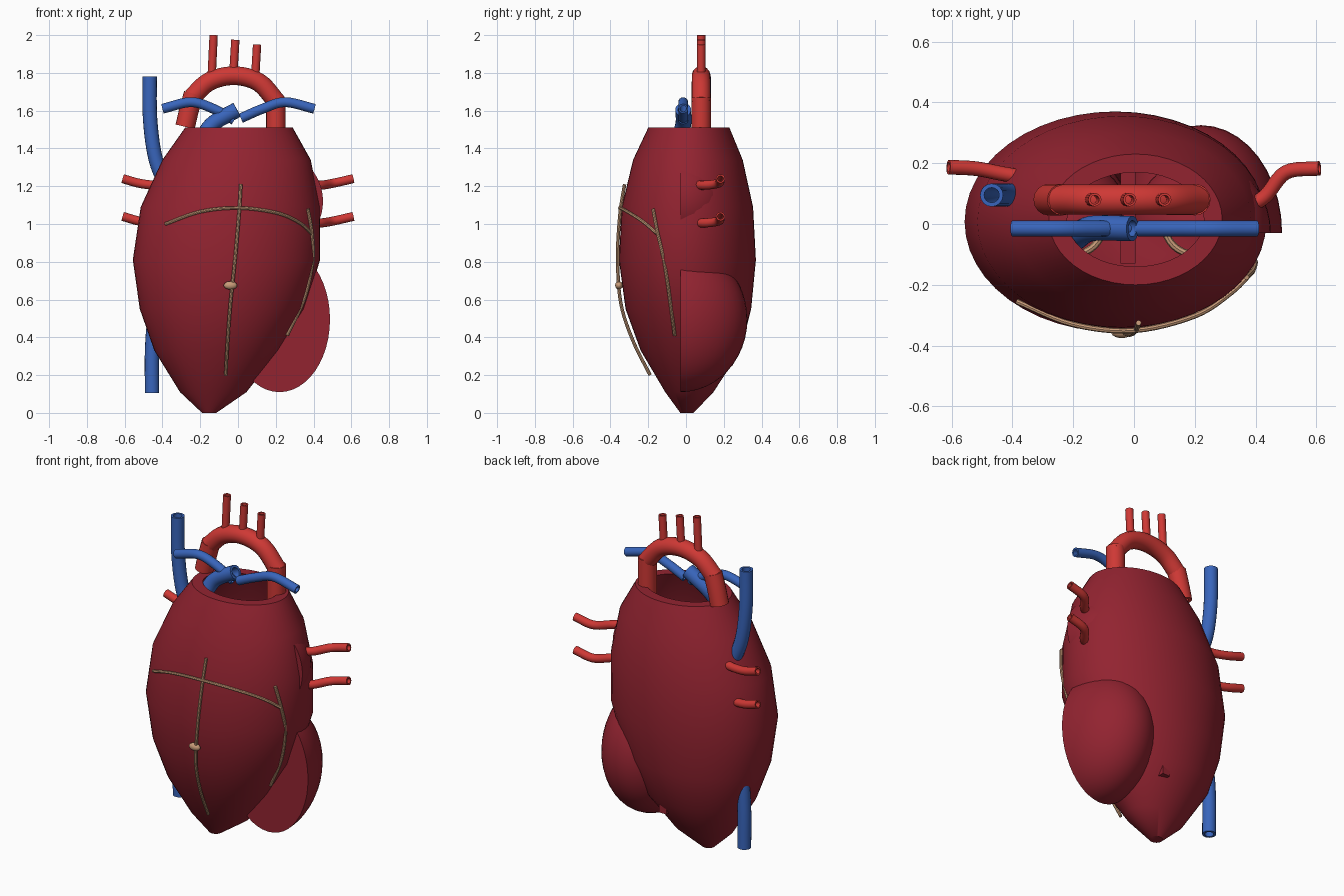
import bpy, bmesh, math
from mathutils import Vector, Matrix

cube = bpy.data.objects.get("Cube")
if cube:
    bpy.data.objects.remove(cube, do_unlink=True)


def material(name, rgb):
    m = bpy.data.materials.new(name)
    m.use_nodes = True
    m.diffuse_color = (*rgb, 1)
    m.node_tree.nodes["Principled BSDF"].inputs["Base Color"].default_value = (*rgb, 1)
    return m


MUSCLE = material("muscle dark red", (0.29, 0.017, 0.03))
RED = material("artery red", (0.62, 0.04, 0.035))
BLUE = material("vein blue", (0.04, 0.13, 0.50))
TAN = material("vessel tan", (0.58, 0.33, 0.19))


def finish(name, bm, mat):
    bmesh.ops.recalc_face_normals(bm, faces=bm.faces[:])
    mesh = bpy.data.meshes.new(name)
    bm.to_mesh(mesh)
    bm.free()
    mesh.materials.append(mat)
    obj = bpy.data.objects.new(name, mesh)
    bpy.context.collection.objects.link(obj)
    bpy.ops.object.select_all(action='DESELECT')
    obj.select_set(True)
    bpy.context.view_layer.objects.active = obj
    bpy.ops.object.shade_smooth_by_angle(angle=math.radians(42))
    return obj


def loft(bm, rings, closed=False):
    """Skin a list of point rings; close it on itself or cap the ends."""
    loops = [[bm.verts.new(p) for p in ring] for ring in rings]
    n = len(loops[0])
    pairs = list(zip(loops, loops[1:]))
    if closed:
        pairs.append((loops[-1], loops[0]))
    for a, b in pairs:
        for i in range(n):
            j = (i + 1) % n
            bm.faces.new((a[i], a[j], b[j], b[i]))
    if not closed:
        bm.faces.new(loops[0])
        bm.faces.new(loops[-1])


def smooth_path(points, steps=6):
    """Catmull-Rom path through the points."""
    p = [Vector(q) for q in points]
    p = [2 * p[0] - p[1]] + p + [2 * p[-1] - p[-2]]
    path = []
    for a, b, c, d in zip(p, p[1:], p[2:], p[3:]):
        for k in range(steps):
            t = k / steps
            path.append(0.5 * (2 * b + (c - a) * t + (2 * a - 5 * b + 4 * c - d) * t ** 2
                               + (3 * b - a - 3 * c + d) * t ** 3))
    return path + [p[-2]]


def tube(name, points, radius, mat, hollow=True, sides=16):
    path = smooth_path(points)
    frames = []
    normal = None
    for i, c in enumerate(path):
        t = (path[min(i + 1, len(path) - 1)] - path[max(i - 1, 0)]).normalized()
        normal = t.orthogonal() if normal is None else normal - t * normal.dot(t)
        normal.normalize()
        frames.append((c, normal.copy(), t.cross(normal)))

    def ring(frame, r):
        c, u, v = frame
        angles = [math.tau * k / sides for k in range(sides)]
        return [c + r * (math.cos(a) * u + math.sin(a) * v) for a in angles]

    rings = [ring(f, radius) for f in frames]
    if hollow:
        rings += [ring(f, radius * 0.65) for f in reversed(frames)]
    bm = bmesh.new()
    loft(bm, rings, closed=hollow)
    return finish(name, bm, mat)


def half_shell(name, center, radii, wall=0.06):
    """Back half of a hollow ellipsoid with a flat cut rim."""
    bm = bmesh.new()
    edges = []
    for inset in (0, wall):
        part = bmesh.new()
        bmesh.ops.create_uvsphere(part, u_segments=40, v_segments=24, radius=1)
        bmesh.ops.scale(part, vec=[r - inset for r in radii], verts=part.verts)
        bmesh.ops.bisect_plane(part, geom=part.verts[:] + part.edges[:] + part.faces[:],
                               plane_co=(0, 0, 0), plane_no=(0, -1, 0), clear_outer=True)
        temp = bpy.data.meshes.new("temp")
        part.to_mesh(temp)
        part.free()
        bm.from_mesh(temp)
        bpy.data.meshes.remove(temp)
    edges = [e for e in bm.edges if e.is_boundary]
    bmesh.ops.bridge_loops(bm, edges=edges)
    bmesh.ops.translate(bm, vec=center, verts=bm.verts)
    return finish(name, bm, MUSCLE)


# Outer muscle wall: z, left and right x, front and back y of each section
sections = [
    (0, -0.19, -0.115, -0.03, 0.04),
    (0.11, -0.307, 0.045, -0.11, 0.145),
    (0.33, -0.443, 0.217, -0.24, 0.29),
    (0.55, -0.52, 0.35, -0.32, 0.345),
    (0.81, -0.557, 0.435, -0.355, 0.37),
    (1.09, -0.515, 0.435, -0.34, 0.355),
    (1.34, -0.40, 0.385, -0.28, 0.30),
    (1.51, -0.28, 0.29, -0.20, 0.23),
]


def oval(z, x0, x1, y0, y1, inset=0.0, n=48):
    cx, cy = (x0 + x1) / 2, (y0 + y1) / 2
    rx, ry = (x1 - x0) / 2 - inset, (y1 - y0) / 2 - inset
    return [(cx + rx * math.cos(math.tau * k / n), cy + ry * math.sin(math.tau * k / n), z)
            for k in range(n)]


body = bmesh.new()
loft(body, [oval(*s) for s in sections] + [oval(*s, inset=0.06) for s in reversed(sections[1:])])
finish("heart_wall", body, MUSCLE)

# Chambers and the wall between them
half_shell("left_ventricle", (0.22, -0.03, 0.495), (0.267, 0.355, 0.385))
half_shell("left_atrium", (0.22, -0.03, 1.12), (0.23, 0.25, 0.25))
half_shell("right_ventricle", (-0.22, -0.03, 0.62), (0.22, 0.28, 0.32))
half_shell("right_atrium", (-0.22, -0.03, 1.12), (0.22, 0.25, 0.25))
septum = bmesh.new()
bmesh.ops.create_cube(septum, size=1, matrix=Matrix.Translation((-0.02, 0.06, 0.75))
                      @ Matrix.Diagonal((0.05, 0.38, 1.0, 1)))
finish("septum", septum, MUSCLE)

# Valve rings inside
for side, x in (("left", 0.2), ("right", -0.2)):
    loop = bmesh.new()
    rings = []
    for k in range(32):
        a = math.tau * k / 32
        rings.append([(x + (0.1 + 0.012 * math.cos(b)) * math.cos(a),
                       (0.1 + 0.012 * math.cos(b)) * math.sin(a),
                       0.9 + 0.012 * math.sin(b)) for b in [math.tau * j / 8 for j in range(8)]])
    loft(loop, rings, closed=True)
    finish(side + "_valve_ring", loop, TAN)

# Aorta with its three branches
AY = 0.08
tube("ascending_aorta", [(0.2, AY, 1.2), (0.2, AY, 1.45), (0.2, AY, 1.67)], 0.052, RED)
tube("aortic_arch", [(-0.245, AY, 1.67), (-0.15, AY, 1.755), (-0.02, AY, 1.785),
                     (0.11, AY, 1.75), (0.21, AY, 1.64)], 0.05, RED)
tube("descending_aorta", [(-0.28, AY, 1.515), (-0.26, AY, 1.6), (-0.235, AY, 1.69)], 0.052, RED)
for i, (x, bottom, top) in enumerate([(-0.135, 1.77, 2.0), (-0.02, 1.79, 1.975), (0.095, 1.76, 1.95)]):
    tube(f"arch_branch_{i + 1}", [(x - 0.005, AY, bottom), (x + 0.006, AY, top)], 0.022, RED)

# Pulmonary artery trunk and branches
PY = -0.015
tube("pulmonary_trunk", [(-0.2, -0.05, 1.42), (-0.14, PY, 1.525), (-0.005, PY, 1.605)], 0.042, BLUE)
tube("right_pulmonary_artery", [(-0.4, PY, 1.61), (-0.25, PY, 1.645), (-0.13, PY, 1.61),
                                (-0.02, PY, 1.55)], 0.026, BLUE)
tube("left_pulmonary_artery", [(0.015, PY, 1.56), (0.13, PY, 1.61), (0.25, PY, 1.645),
                               (0.405, PY, 1.61)], 0.026, BLUE)

# Great veins
tube("upper_great_vein", [(-0.468, 0.095, 1.78), (-0.465, 0.095, 1.55), (-0.435, 0.095, 1.34),
                          (-0.37, 0.095, 1.18)], 0.038, BLUE)
tube("lower_great_vein", [(-0.455, 0.095, 0.105), (-0.455, 0.095, 0.33), (-0.44, 0.095, 0.5),
                          (-0.4, 0.095, 0.62)], 0.038, BLUE)

# Pulmonary veins, two on each side
for level, z in (("upper", 1.205), ("lower", 1.005)):
    tube(f"left_{level}_pulmonary_vein", [(0.36, 0.05, z + 0.005), (0.43, 0.09, z), (0.5, 0.17, z + 0.01),
                                          (0.61, 0.183, z + 0.035)], 0.024, RED)
    tube(f"right_{level}_pulmonary_vein", [(-0.34, 0.15, z + 0.005), (-0.43, 0.165, z), (-0.52, 0.182, z + 0.01),
                                           (-0.61, 0.187, z + 0.035)], 0.024, RED)

# Surface vessels on the front wall
tube("front_vessel", [(0.015, -0.325, 1.21), (0.005, -0.35, 1.05), (-0.015, -0.362, 0.82),
                      (-0.04, -0.345, 0.58), (-0.055, -0.28, 0.38), (-0.065, -0.19, 0.2)], 0.009, TAN, False, 8)
tube("cross_vessel", [(-0.385, -0.255, 1.0), (-0.2, -0.33, 1.065), (0, -0.35, 1.085),
                      (0.2, -0.302, 1.06), (0.32, -0.225, 1.01), (0.39, -0.155, 0.95)], 0.009, TAN, False, 8)
tube("side_vessel", [(0.37, -0.175, 1.08), (0.392, -0.15, 0.95), (0.395, -0.115, 0.8),
                     (0.35, -0.085, 0.6), (0.26, -0.06, 0.41)], 0.009, TAN, False, 8)
bead = bmesh.new()
bmesh.ops.create_uvsphere(bead, u_segments=20, v_segments=12, radius=1,
                          matrix=Matrix.Translation((-0.04, -0.355, 0.675)) @ Matrix.Diagonal((0.036, 0.02, 0.022, 1)))
finish("vessel_bead", bead, TAN)
